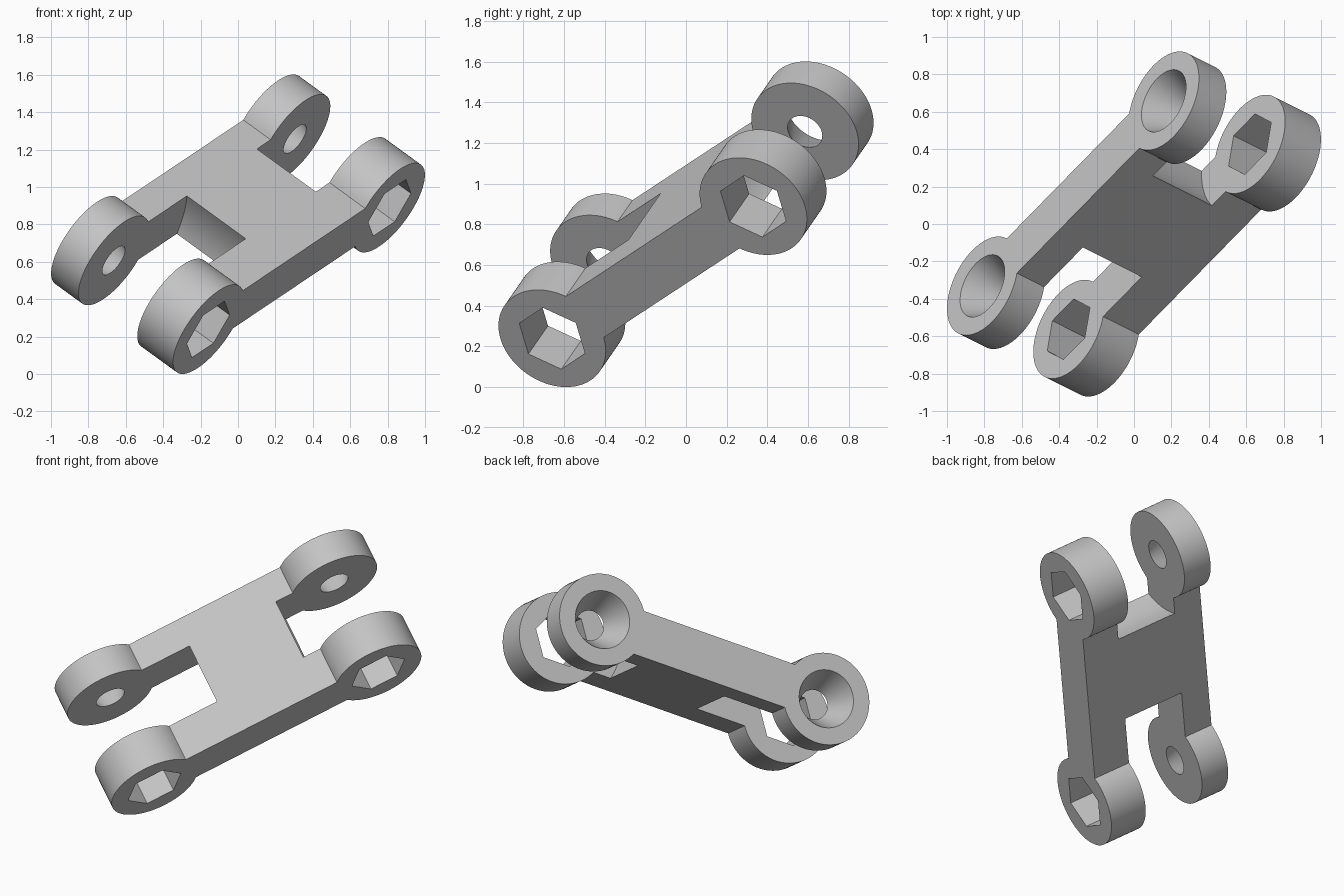
import bpy, bmesh
from math import sin, cos, pi, asin
from mathutils import Vector, Matrix

cube = bpy.data.objects.get("Cube")
if cube:
    bpy.data.objects.remove(cube, do_unlink=True)

# Link dimensions, in its own frame: x along, y across, z thickness
HALF_LEN = 0.765
HALF_WIDTH = 0.435
HALF_THICK = 0.14
BARREL_R = 0.285
NUT_INNER = -0.18      # inner face of the nut lugs
BOLT_INNER = 0.24      # inner face of the bolt lugs


def arc(cx, radius, start, end, steps):
    return [(cx + radius * cos(start + (end - start) * i / steps),
             radius * sin(start + (end - start) * i / steps)) for i in range(steps + 1)]


def ring(cx, radius, sides):
    return arc(cx, radius, 0, 2 * pi, sides)[:-1]


def loft(name, near, far, y_near, y_far):
    """Solid between two matching outlines facing along y."""
    bm = bmesh.new()
    a = [bm.verts.new((x, y_near, z)) for x, z in near]
    b = [bm.verts.new((x, y_far, z)) for x, z in far]
    bm.faces.new(a)
    bm.faces.new(b[::-1])
    for i in range(len(a)):
        j = (i + 1) % len(a)
        bm.faces.new((a[j], a[i], b[i], b[j]))
    bmesh.ops.recalc_face_normals(bm, faces=bm.faces)
    mesh = bpy.data.meshes.new(name)
    bm.to_mesh(mesh)
    bm.free()
    obj = bpy.data.objects.new(name, mesh)
    bpy.context.collection.objects.link(obj)
    return obj


# Dumbbell side outline extruded across the full width
waist = asin(HALF_THICK / BARREL_R)
outline = (arc(HALF_LEN, BARREL_R, -pi + waist, pi - waist, 72)
           + arc(-HALF_LEN, BARREL_R, waist, 2 * pi - waist, 72))
link = loft("hinge_link", outline, outline, -HALF_WIDTH, HALF_WIDTH)

# Cutters: a round clearance notch, hex nut pocket and conical bolt hole per end
cutters = []
for end, notch_r in ((-HALF_LEN, 0.592), (HALF_LEN, 0.39)):
    notch = ring(end, notch_r, 128)
    cutters.append(loft("notch_cutter", notch, notch, NUT_INNER, BOLT_INNER))
    pocket = ring(end, 0.18, 6)
    cutters.append(loft("nut_cutter", pocket, pocket, -HALF_WIDTH - 0.1, 0))
    # cone carries on past both lug faces with the same taper
    slope = (0.18 - 0.092) / (HALF_WIDTH - BOLT_INNER)
    extra = 0.05
    cutters.append(loft("bolt_cutter",
                        ring(end, 0.092 - slope * extra, 64),
                        ring(end, 0.18 + slope * extra, 64),
                        BOLT_INNER - extra, HALF_WIDTH + extra))

bpy.context.view_layer.objects.active = link
for cutter in cutters:
    cutter.hide_render = True
    mod = link.modifiers.new("cut", 'BOOLEAN')
    mod.operation = 'DIFFERENCE'
    mod.solver = 'EXACT'
    mod.object = cutter
    bpy.ops.object.modifier_apply(modifier=mod.name)
for cutter in cutters:
    bpy.data.objects.remove(cutter, do_unlink=True)

# Tilt the link into its resting pose
along = Vector((0.634, 0.647, 0.425)).normalized()
across = Vector((-0.747, 0.379, 0.546))
across = (across - along * across.dot(along)).normalized()
up = along.cross(across)
pose = Matrix((along, across, up)).transposed().to_4x4()
link.data.transform(Matrix.Translation((0, 0, 0.803)) @ pose)
lowest = min(v.co.z for v in link.data.vertices)
link.data.transform(Matrix.Translation((0, 0, -lowest)))

# Plain grey finish
grey = bpy.data.materials.new("plain_grey")
grey.use_nodes = True
colour = (0.55, 0.55, 0.55, 1)
grey.diffuse_color = colour
grey.node_tree.nodes["Principled BSDF"].inputs["Base Color"].default_value = colour
link.data.materials.clear()
link.data.materials.append(grey)

bpy.ops.object.select_all(action='DESELECT')
link.select_set(True)
bpy.context.view_layer.objects.active = link
bpy.ops.object.shade_smooth_by_angle(angle=pi / 6)
